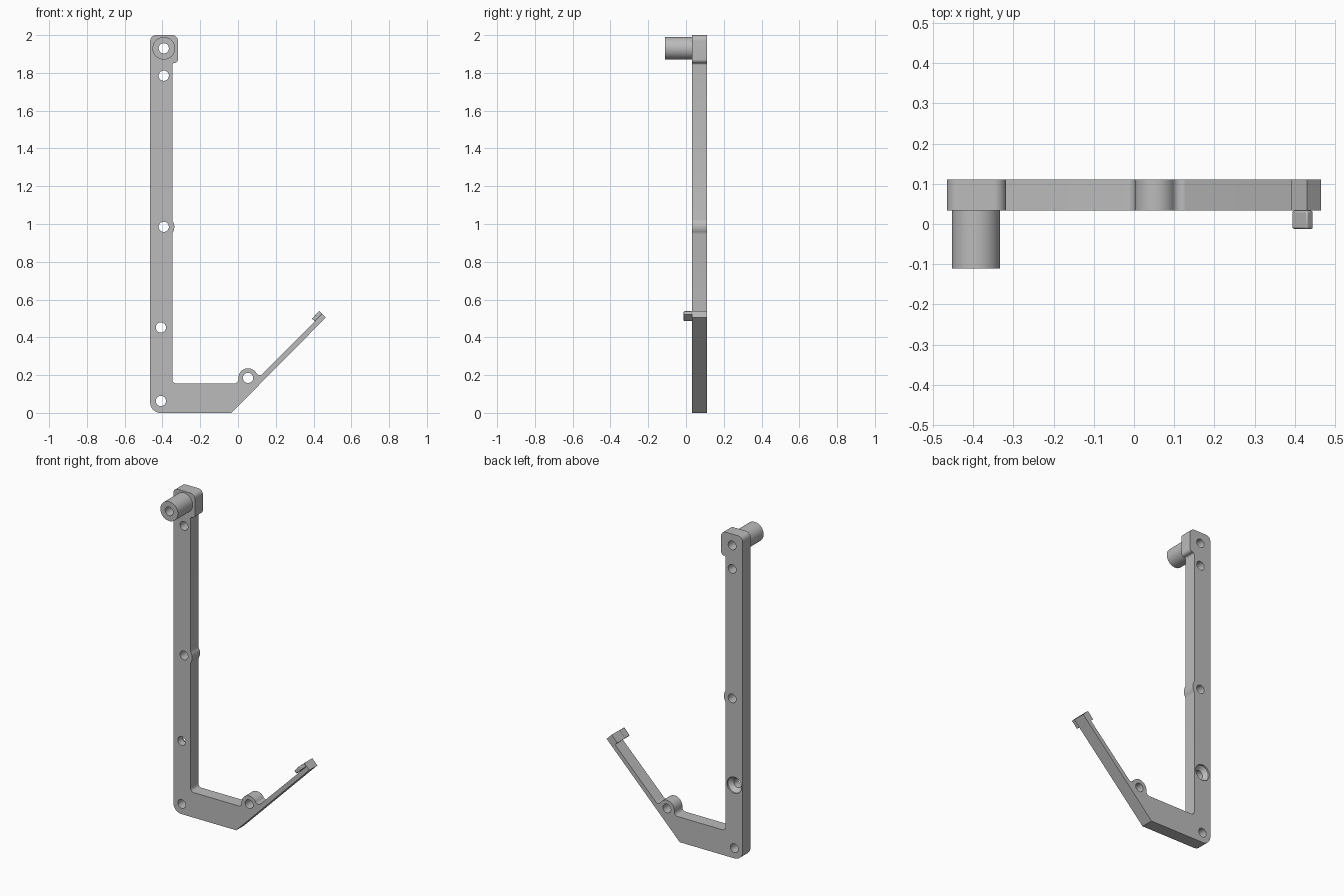
import bpy, bmesh
from math import cos, sin, radians, tan
from mathutils import Vector

old = bpy.data.objects.get("Cube")
if old:
    bpy.data.objects.remove(old, do_unlink=True)

FRONT, BACK = 0.033, 0.111      # depth of the main plate
TIP = -0.111                    # front end of the peg
HOLE = 0.027

grey = bpy.data.materials.new("plain grey")
grey.use_nodes = True
colour = (0.5, 0.5, 0.5, 1)
grey.diffuse_color = colour
grey.node_tree.nodes["Principled BSDF"].inputs["Base Color"].default_value = colour


def arc(cx, cz, r, a0, a1, n=16):
    """Points on an arc, as sharp outline corners."""
    angles = [radians(a0 + (a1 - a0) * i / n) for i in range(n + 1)]
    return [(cx + r * cos(a), cz + r * sin(a), 0) for a in angles]


def rounded(corners, n=8):
    """Turn (x, z, radius) corners into a filleted outline."""
    out = []
    for i, (x, z, r) in enumerate(corners):
        p = Vector((x, z))
        if r == 0:
            out.append(p)
            continue
        a = (Vector(corners[i - 1][:2]) - p).normalized()
        b = (Vector(corners[(i + 1) % len(corners)][:2]) - p).normalized()
        half = a.angle(b) / 2
        centre = p + (a + b).normalized() * (r / sin(half))
        start, end = p + a * (r / tan(half)) - centre, p + b * (r / tan(half)) - centre
        for k in range(n + 1):
            out.append(centre + start.lerp(end, k / n).normalized() * r)
    return out


def loft(name, rings):
    """Solid through matching outlines, each given as (y, points)."""
    bm = bmesh.new()
    loops = [[bm.verts.new((p[0], y, p[1])) for p in pts] for y, pts in rings]
    n = len(loops[0])
    for a, b in zip(loops, loops[1:]):
        for i in range(n):
            j = (i + 1) % n
            bm.faces.new((a[i], a[j], b[j], b[i]))
    bm.faces.new(loops[0])
    bm.faces.new(loops[-1])
    bmesh.ops.recalc_face_normals(bm, faces=bm.faces)
    mesh = bpy.data.meshes.new(name)
    bm.to_mesh(mesh)
    bm.free()
    mesh.materials.append(grey)
    obj = bpy.data.objects.new(name, mesh)
    bpy.context.collection.objects.link(obj)
    return obj


def circle(x, z, r, n=40):
    return arc(x, z, r, 0, 360, n)[:-1]


def cut(target, cutter):
    mod = target.modifiers.new(cutter.name, "BOOLEAN")
    mod.operation = "DIFFERENCE"
    mod.solver = "EXACT"
    mod.object = cutter
    bpy.context.view_layer.objects.active = target
    bpy.ops.object.modifier_apply(modifier=mod.name)
    bpy.data.objects.remove(cutter, do_unlink=True)


# Main plate: foot, angled arm with hooked end, screw lug, column and head
outline = rounded(
    [(-0.465, 0, 0.055), (-0.035, 0, 0), (0.465, 0.505, 0), (0.43, 0.54, 0),
     (0.392, 0.499, 0), (0.408, 0.485, 0), (0.111, 0.188, 0.02)]
    + arc(0.053, 0.185, 0.051, 35, 180)
    + [(0.002, 0.155, 0.022), (-0.348, 0.155, 0.022), (-0.348, 0.945, 0)]
    + arc(-0.393, 0.985, 0.056, -32, 32)
    + [(-0.348, 1.025, 0), (-0.348, 1.852, 0.01), (-0.318, 1.852, 0.019),
       (-0.318, 2, 0.03), (-0.465, 2, 0.03)])
plate = loft("bracket_plate", [(FRONT, outline), (BACK, outline)])

# Peg on the front of the head
peg_ring = circle(-0.393, 1.93, 0.06)
peg = loft("head_peg", [(TIP, peg_ring), (FRONT, peg_ring)])

# Small tab reaching forward from the hooked arm end
tab_ring = [(0.392, 0.499), (0.43, 0.54), (0.446, 0.523), (0.408, 0.485)]
tab = loft("arm_tab", [(-0.012, tab_ring), (FRONT, tab_ring)])
bevel = tab.modifiers.new("soft_edges", "BEVEL")
bevel.width = 0.004
bevel.segments = 2

# Screw holes through the plate and the peg
for x, z in [(-0.393, 1.93), (-0.393, 1.785), (-0.393, 0.985),
             (-0.408, 0.452), (-0.408, 0.063), (0.053, 0.185)]:
    ring = circle(x, z, HOLE)
    cut(plate, loft("hole_cutter", [(FRONT - 0.05, ring), (BACK + 0.05, ring)]))
ring = circle(-0.393, 1.93, HOLE)
cut(peg, loft("peg_cutter", [(TIP - 0.05, ring), (FRONT + 0.05, ring)]))

# Countersink on the back of the lower column hole
wide, narrow = circle(-0.408, 0.452, 0.05), circle(-0.408, 0.452, HOLE - 0.002)
cut(plate, loft("sink_cutter", [(BACK - 0.035, narrow), (BACK - 0.01, wide),
                                (BACK + 0.05, wide)]))

# Smooth curved walls, keep hard edges
for obj in (plate, peg, tab):
    bpy.ops.object.select_all(action="DESELECT")
    obj.select_set(True)
    bpy.context.view_layer.objects.active = obj
    bpy.ops.object.shade_smooth_by_angle(angle=radians(30))
